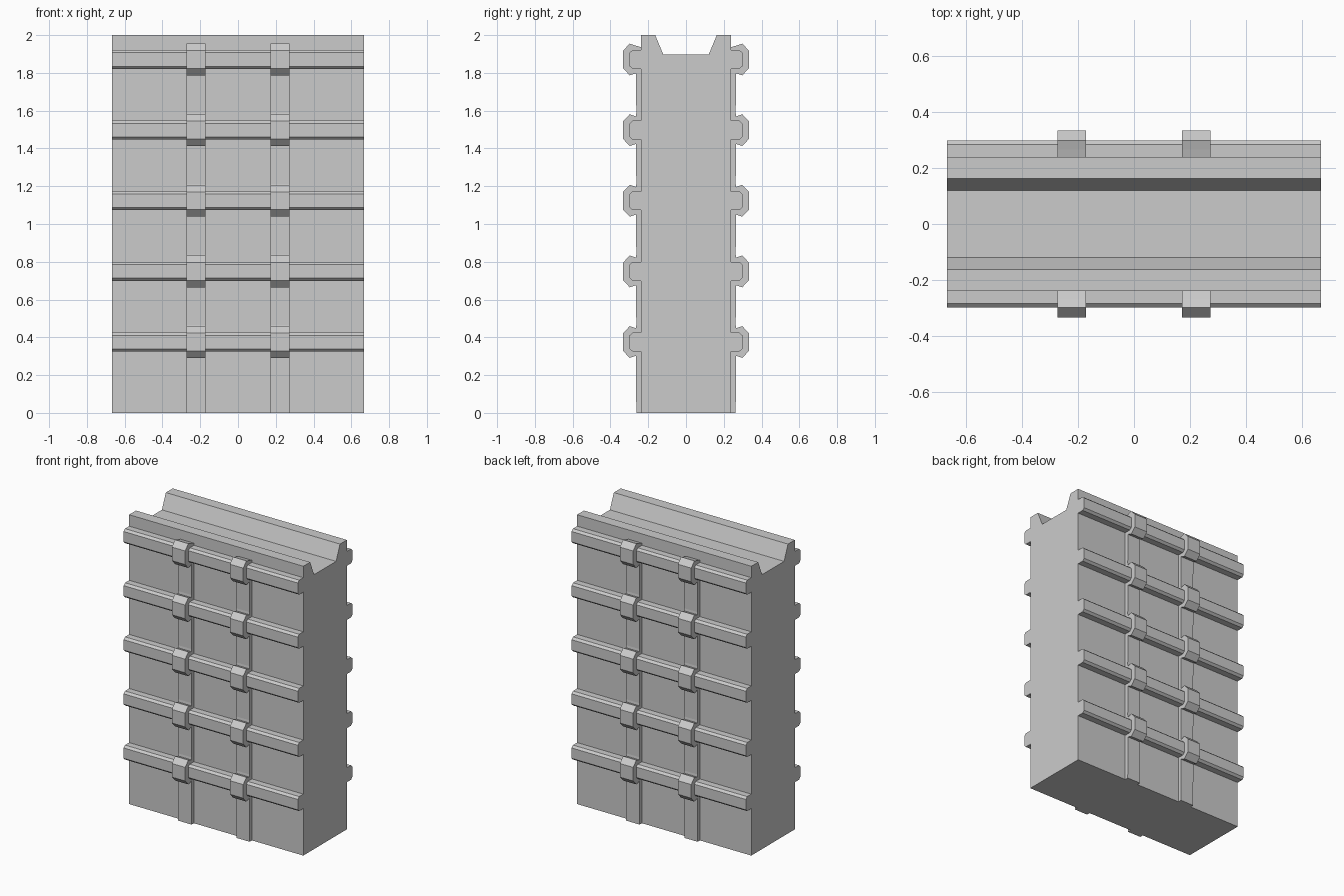
import bpy, bmesh

if "Cube" in bpy.data.objects:
    bpy.data.objects.remove(bpy.data.objects["Cube"])

HALF_LEN = 0.666
RAIL_Z = [0.375 + 0.374 * i for i in range(5)]


def extrude_profile(name, points, x0, x1):
    """Extrude a (y, z) outline along x into a closed solid."""
    bm = bmesh.new()
    face = bm.faces.new([bm.verts.new((x0, y, z)) for y, z in points])
    ext = bmesh.ops.extrude_face_region(bm, geom=[face])["geom"]
    moved = [v for v in ext if isinstance(v, bmesh.types.BMVert)]
    bmesh.ops.translate(bm, verts=moved, vec=(x1 - x0, 0, 0))
    bmesh.ops.recalc_face_normals(bm, faces=bm.faces)
    mesh = bpy.data.meshes.new(name)
    bm.to_mesh(mesh)
    bm.free()
    obj = bpy.data.objects.new(name, mesh)
    bpy.context.collection.objects.link(obj)
    return obj


# Wall slab with a trapezoid channel along the top
half = [(0.238, 0), (0.238, 2), (0.163, 2), (0.12, 1.897)]
extrude_profile("wall_body", half + [(-y, z) for y, z in reversed(half)],
                -HALF_LEN, HALF_LEN)

# Vertical strap outline: thin strip that bulges around each rail
strap = [(0.22, 0), (0.263, 0)]
for z in RAIL_Z:
    strap += [(0.265, z - 0.073), (0.298, z - 0.084), (0.333, z - 0.047),
              (0.333, z + 0.047), (0.298, z + 0.084), (0.265, z + 0.073)]
    if z != RAIL_Z[-1]:
        strap.append((0.263, z + 0.09))
strap.append((0.22, RAIL_Z[-1] + 0.06))

for side, s in (("back", 1), ("front", -1)):
    # Horizontal rails with chamfered outer edges
    for i, z in enumerate(RAIL_Z):
        rail = [(0.22, z - 0.05), (0.283, z - 0.05), (0.298, z - 0.036),
                (0.298, z + 0.036), (0.283, z + 0.05), (0.22, z + 0.05)]
        extrude_profile(f"{side}_rail_{i + 1}", [(s * y, h) for y, h in rail],
                        -HALF_LEN, HALF_LEN)
    # Two straps per side
    for label, x in (("left", -0.222), ("right", 0.222)):
        extrude_profile(f"{side}_{label}_strap", [(s * y, h) for y, h in strap],
                        x - 0.051, x + 0.051)
